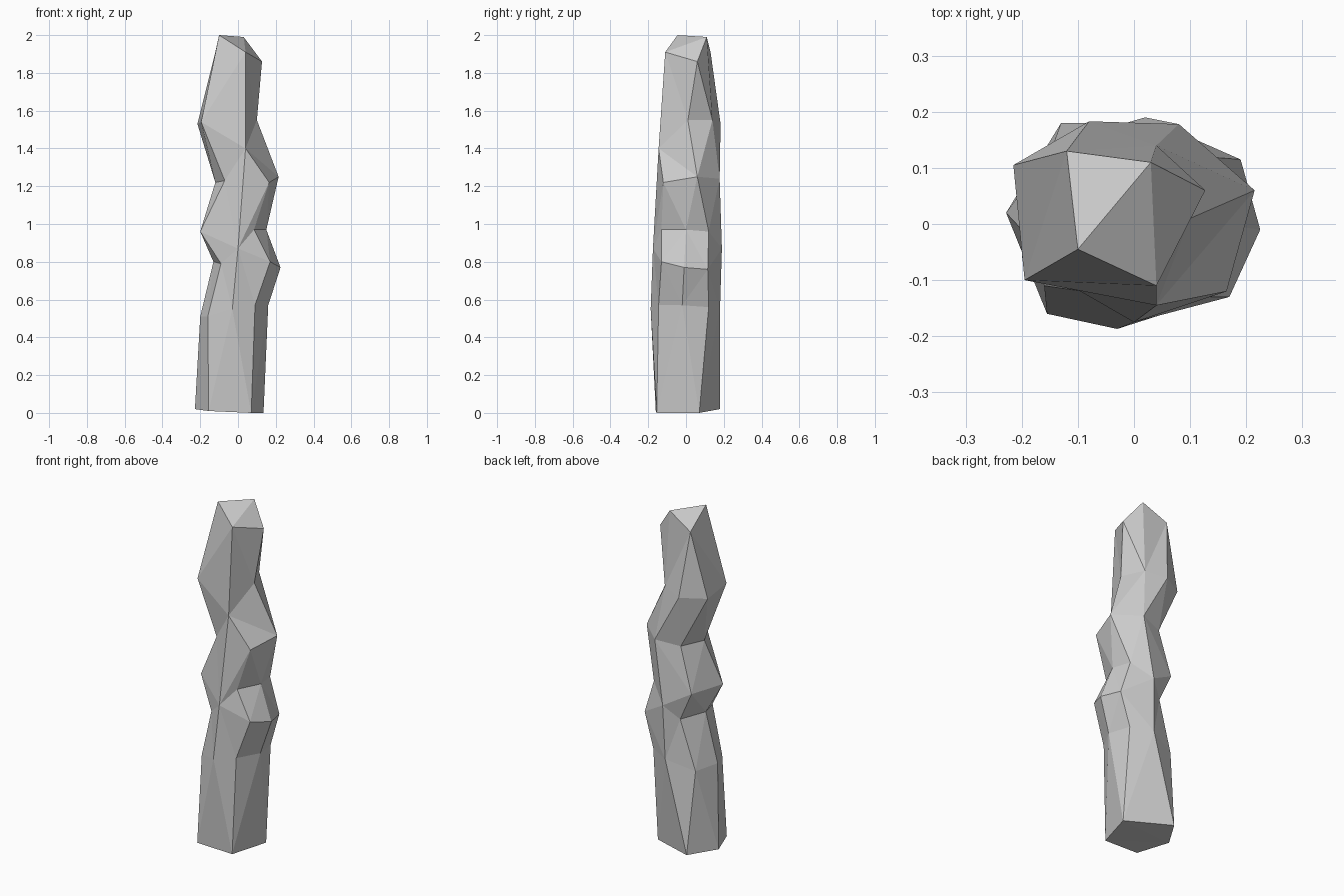
import bpy
import bmesh
from mathutils import Vector

cube = bpy.data.objects.get("Cube")
if cube:
    bpy.data.objects.remove(cube, do_unlink=True)


def path(*points):
    """Points given in hundredths of a unit."""
    return [Vector(p) / 100 for p in points]


# Corners shared by neighbouring ridges
foot_front, foot_right, foot_back = path((-15.5, -16, 1), (13.5, 7, 0), (-13, 18, 2))
front_low, front_high = path((0, -17.5, 87), (4, -14.5, 140))
back_low, back_high = path((2, 19, 87), (4, 14, 155))
left_bulge, right_bulge = path((-20, -6, 96), (21.5, 6, 125))
top_right, top_back, top_left = path((12.7, 6, 186), (3, 11, 199), (-12, 13, 191))
top_front_left, top_front = path((-10, -4.5, 200), (4, -11, 191))

# Ridges running up the pillar, counter-clockwise from the front left
ridges = [
    # front left
    [foot_front, *path((-16, -11, 51), (-9, -12, 79)), left_bulge,
     *path((-7, -10, 123), (-19.5, -10, 154)), top_front_left],
    # front
    [foot_front, *path((-3, -18.7, 55)), front_low, front_low,
     front_high, front_high, top_front],
    # front right
    [*path((7, -15.5, 0), (9, -14.5, 57), (17, -13, 80), (8.5, -13, 97),
           (16.5, -12, 122)), front_high, top_front],
    # right
    [foot_right, *path((16, -2, 57), (22.5, -1, 77), (15, 0, 97)),
     right_bulge, *path((10, 1, 155)), top_right],
    # back right
    [foot_right, *path((13, 12, 56), (19, 11.5, 76), (12.6, 12, 96)),
     right_bulge, back_high, top_back],
    # back
    [foot_back, *path((1, 18, 55)), back_low, back_low,
     *path((8, 17.8, 124)), back_high, top_back],
    # back left
    [foot_back, *path((-15, 12.5, 50), (-6, 14, 79), (-13.7, 14.5, 96),
                      (-6, 13.5, 122), (-8, 18.3, 153)), top_left],
    # left
    [*path((-22.8, 2, 2), (-20, -1, 51), (-13, 0, 80)), left_bulge,
     *path((-12, 0, 122), (-21.5, 10.5, 153)), top_left],
]

bm = bmesh.new()
corners = {}


def corner(point):
    key = point.to_tuple(4)
    if key not in corners:
        corners[key] = bm.verts.new(point)
    return corners[key]


def add_face(points):
    """Make a face, dropping corners where ridges meet."""
    verts = list(dict.fromkeys(corner(p) for p in points))
    if len(verts) > 2:
        return bm.faces.new(verts)


# Walls between neighbouring ridges
for ridge, following in zip(ridges, ridges[1:] + ridges[:1]):
    for level in range(len(ridge) - 1):
        add_face([ridge[level], following[level],
                  following[level + 1], ridge[level + 1]])

# Underside and the two slanted top facets
add_face([ridge[0] for ridge in reversed(ridges)])
add_face([top_front_left, top_front, top_right, top_back])
add_face([top_front_left, top_back, top_left])

bmesh.ops.triangulate(bm, faces=bm.faces[:], quad_method='SHORT_EDGE')
bmesh.ops.recalc_face_normals(bm, faces=bm.faces[:])

mesh = bpy.data.meshes.new("stone_pillar")
bm.to_mesh(mesh)
bm.free()
pillar = bpy.data.objects.new("stone_pillar", mesh)
bpy.context.collection.objects.link(pillar)

# Plain grey stone
stone = bpy.data.materials.new("grey_stone")
stone.use_nodes = True
grey = (0.6, 0.6, 0.6, 1)
stone.diffuse_color = grey
stone.node_tree.nodes["Principled BSDF"].inputs["Base Color"].default_value = grey
mesh.materials.append(stone)
